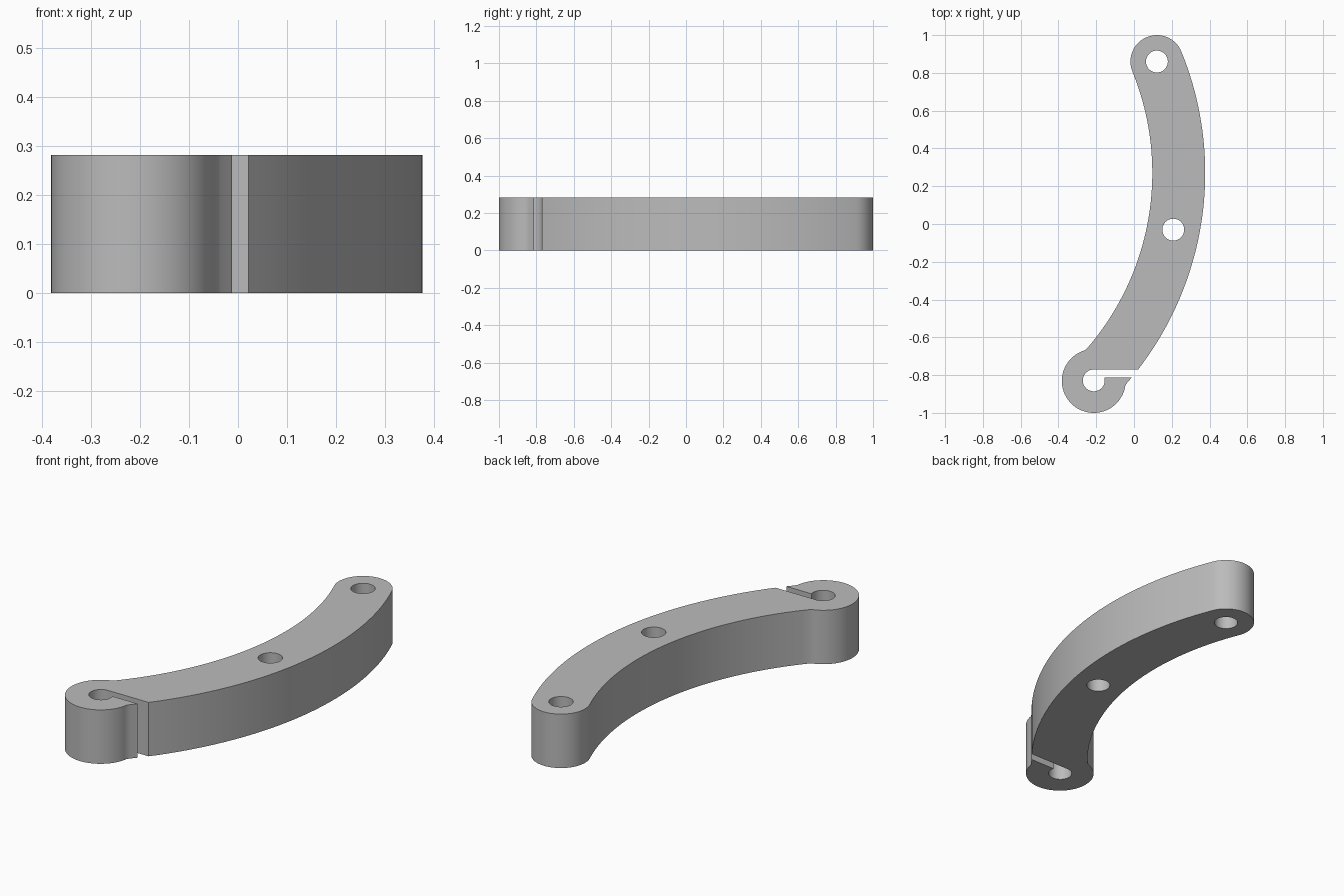
import bpy
import bmesh
from math import asin, atan2, cos, pi, radians, sin

if "Cube" in bpy.data.objects:
    bpy.data.objects.remove(bpy.data.objects["Cube"], do_unlink=True)

HEIGHT = 0.282
BEND = (-1.323, 0.27)          # centre of the arm's curvature
R_OUT, R_MID, R_IN = 1.70, 1.56, 1.42
HOLE_R = 0.058
SLOT_TOP, SLOT_LOW = -0.77, -0.812
HOOK, HOOK_R = (-0.213, -0.831), 0.169


def arc(centre, radius, start, end, steps):
    """Points along an arc, both ends included."""
    angles = [start + (end - start) * i / steps for i in range(steps + 1)]
    return [(centre[0] + radius * cos(a), centre[1] + radius * sin(a)) for a in angles]


def on_bend(radius, y):
    return asin((y - BEND[1]) / radius)


def mid_point(y):
    a = on_bend(R_MID, y)
    return (BEND[0] + R_MID * cos(a), y)


def add_loop(bm, points):
    verts = [bm.verts.new((x, y, 0)) for x, y in points]
    return [bm.edges.new((v, verts[i - 1])) for i, v in enumerate(verts)]


# Outline: outer bend, round end, inner bend, hook, slot
end_hole, middle_hole = mid_point(0.86), mid_point(-0.03)
tip = on_bend(R_MID, 0.86)
neck = on_bend(R_IN, -0.662)
neck_x = BEND[0] + R_IN * cos(neck)
hook_start = atan2(-0.662 - HOOK[1], neck_x - HOOK[0])
lip = on_bend(R_OUT, -0.855)
lip_x = BEND[0] + R_OUT * cos(lip)
hook_end = atan2(-0.855 - HOOK[1], lip_x - HOOK[0]) + 2 * pi
pin = (HOOK[0], SLOT_TOP - HOLE_R)
pin_start = asin((SLOT_LOW - pin[1]) / HOLE_R)

outline = arc(BEND, R_OUT, on_bend(R_OUT, SLOT_TOP), tip, 40)
outline += arc(end_hole, R_OUT - R_MID, tip, tip + pi, 28)[1:]
outline += arc(BEND, R_IN, tip, neck, 40)[1:]
outline += arc(HOOK, HOOK_R, hook_start, hook_end, 44)[1:]
outline += arc(BEND, R_OUT, lip, on_bend(R_OUT, SLOT_LOW), 3)[1:]
outline += arc(pin, HOLE_R, pin_start, radians(-270), 28)

# Fill the profile around the two holes and extrude it upwards
bm = bmesh.new()
edges = add_loop(bm, outline)
for centre in (end_hole, middle_hole):
    edges += add_loop(bm, arc(centre, HOLE_R, 0, 2 * pi, 36)[:-1])
bmesh.ops.triangle_fill(bm, use_beauty=True, use_dissolve=False, edges=edges)
result = bmesh.ops.extrude_face_region(bm, geom=bm.faces[:], use_keep_orig=True)
top = [g for g in result["geom"] if isinstance(g, bmesh.types.BMVert)]
bmesh.ops.translate(bm, vec=(0, 0, HEIGHT), verts=top)
bmesh.ops.recalc_face_normals(bm, faces=bm.faces[:])

mesh = bpy.data.meshes.new("curved_arm")
bm.to_mesh(mesh)
bm.free()
arm = bpy.data.objects.new("curved_arm", mesh)
bpy.context.collection.objects.link(arm)

# Plain grey
grey = bpy.data.materials.new("plain_grey")
grey.use_nodes = True
colour = (0.5, 0.5, 0.5, 1)
grey.diffuse_color = colour
grey.node_tree.nodes["Principled BSDF"].inputs["Base Color"].default_value = colour
mesh.materials.append(grey)

bpy.ops.object.select_all(action="DESELECT")
arm.select_set(True)
bpy.context.view_layer.objects.active = arm
bpy.ops.object.shade_smooth_by_angle(angle=radians(30))
